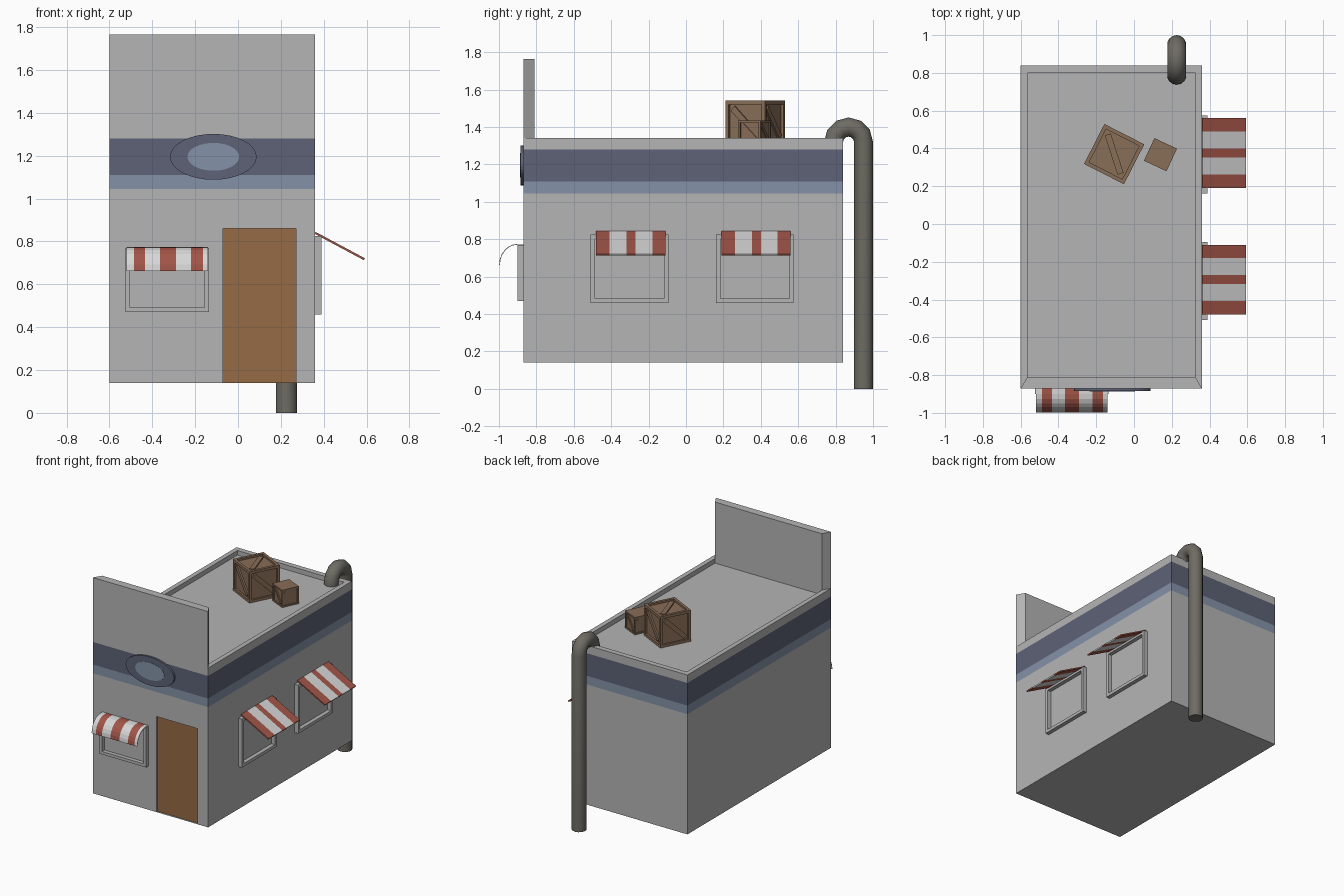
import bpy, bmesh, math
from mathutils import Matrix, Vector

if "Cube" in bpy.data.objects:
    bpy.data.objects.remove(bpy.data.objects["Cube"])


def material(name, r, g, b):
    m = bpy.data.materials.new(name)
    m.diffuse_color = (r, g, b, 1)
    m.use_nodes = True
    m.node_tree.nodes["Principled BSDF"].inputs["Base Color"].default_value = m.diffuse_color
    return m


GREY = material("wall grey", 0.46, 0.46, 0.46)
NAVY = material("dark blue", 0.11, 0.122, 0.18)
BLUE = material("light blue", 0.23, 0.29, 0.39)
DOOR = material("door brown", 0.30, 0.147, 0.058)
RED = material("awning red", 0.36, 0.09, 0.065)
WHITE = material("awning white", 0.68, 0.68, 0.68)
PIPE = material("pipe grey", 0.155, 0.148, 0.125)
WOOD = material("crate wood", 0.25, 0.155, 0.095)


def finish(bm, name, *mats):
    bmesh.ops.recalc_face_normals(bm, faces=bm.faces[:])
    me = bpy.data.meshes.new(name)
    bm.to_mesh(me)
    bm.free()
    for m in mats:
        me.materials.append(m)
    ob = bpy.data.objects.new(name, me)
    bpy.context.collection.objects.link(ob)
    return ob


def loft(bm, rings):
    """Bridge closed rings of points and cap both ends; returns faces per step."""
    vs = [[bm.verts.new(p) for p in r] for r in rings]
    n = len(vs[0])
    steps = [[bm.faces.new((a[i], a[(i + 1) % n], b[(i + 1) % n], b[i])) for i in range(n)]
             for a, b in zip(vs, vs[1:])]
    bm.faces.new(vs[0][::-1])
    bm.faces.new(vs[-1])
    return steps


def box(bm, lo, hi, matrix=Matrix()):
    lo, hi = Vector(lo), Vector(hi)
    m = matrix @ Matrix.Translation((lo + hi) / 2) @ Matrix.Diagonal((*(hi - lo), 1))
    bmesh.ops.create_cube(bm, size=1, matrix=m)


# Building shell: walls with painted bands, roof rim and sunken roof
X0, X1, Y0, Y1 = -0.60, 0.36, -0.87, 0.84
outer = (X0, X1, Y0, Y1)
inner = (-0.565, 0.325, -0.81, 0.80)


def rect(r, z):
    return [(r[0], r[2], z), (r[1], r[2], z), (r[1], r[3], z), (r[0], r[3], z)]


bm = bmesh.new()
steps = loft(bm, [rect(outer, 0.14), rect(outer, 1.045), rect(outer, 1.11), rect(outer, 1.28),
                  rect(outer, 1.34), rect(inner, 1.34), rect(inner, 1.305)])
for f in steps[1]:
    f.material_index = 2
for f in steps[2]:
    f.material_index = 1
bmesh.ops.recalc_face_normals(bm, faces=bm.faces[:])

# Tall front wall raised from the front of the rim
top = bmesh.ops.extrude_discrete_faces(bm, faces=[steps[4][0]])["faces"][0]
for v in top.verts:
    v.co.z = 1.765


# Door cut into the front wall and recessed
def front_faces():
    return [f for f in bm.faces if f.calc_center_median().y < Y0 + 0.001
            and f.calc_center_median().z < 1.04]


for co, no in (((-0.07, 0, 0), (1, 0, 0)), ((0.27, 0, 0), (1, 0, 0)), ((0, 0, 0.86), (0, 0, 1))):
    fs = front_faces()
    geom = list({v for f in fs for v in f.verts}) + list({e for f in fs for e in f.edges}) + fs
    bmesh.ops.bisect_plane(bm, geom=geom, plane_co=co, plane_no=no)
door = [f for f in front_faces() if -0.07 < f.calc_center_median().x < 0.27
        and f.calc_center_median().z < 0.86]
for f in bmesh.ops.extrude_discrete_faces(bm, faces=door)["faces"]:
    f.material_index = 3
    for v in f.verts:
        v.co.y += 0.015
finish(bm, "building", GREY, NAVY, BLUE, DOOR)

# Oval sign: dark rim and light centre
for name, mat, a, b, y in (("sign_rim", NAVY, 0.202, 0.107, -0.885),
                           ("sign_centre", BLUE, 0.121, 0.065, -0.887)):
    bm = bmesh.new()
    ring = [(math.cos(t * math.tau / 32) * a - 0.115, math.sin(t * math.tau / 32) * b + 1.195)
            for t in range(32)]
    loft(bm, [[(x, Y0, z) for x, z in ring], [(x, y, z) for x, z in ring]])
    finish(bm, name, mat)


# Window frames, built facing -y in local space
def frame(name, width, height, border, depth, matrix):
    bm = bmesh.new()
    w = width / 2
    box(bm, (-w, -depth, 0), (w, 0, border), matrix)
    box(bm, (-w, -depth, height - border), (w, 0, height), matrix)
    for s in (-1, 1):
        a, b = sorted((s * w, s * (w - border)))
        box(bm, (a, -depth, border), (b, 0, height - border), matrix)
    finish(bm, name, GREY)


# Striped awnings: a side profile (y, z) swept across the stripe edges
def awning(name, edges, profile, first_red, matrix):
    bm = bmesh.new()
    cols = [[bm.verts.new(matrix @ Vector((x, y, z))) for y, z in profile] for x in edges]
    for i, (a, b) in enumerate(zip(cols, cols[1:])):
        for j in range(len(profile) - 1):
            f = bm.faces.new((a[j], a[j + 1], b[j + 1], b[j]))
            f.material_index = (i + first_red) % 2
    ob = finish(bm, name, WHITE, RED)
    return ob


def thicken(ob, t):
    mod = ob.modifiers.new("thickness", "SOLIDIFY")
    mod.thickness = t
    mod.offset = 0


# Front window with a rounded awning
front = Matrix.Translation((-0.33, Y0, 0.47))
frame("front_window_frame", 0.39, 0.30, 0.022, 0.03, front)
arc = [(-0.03 - 0.097 * math.sin(t * math.pi / 12), 0.193 + 0.11 * math.cos(t * math.pi / 12))
       for t in range(7)]
thicken(awning("front_awning", (-0.19, -0.156, -0.105, -0.034, 0.04, 0.11, 0.166, 0.19),
               [(0, 0.303)] + arc, 0, front), 0.004)

# Side windows with sloped awnings
for i, y in enumerate((-0.302, 0.368)):
    side = Matrix.Translation((X1, y, 0.46)) @ Matrix.Rotation(math.pi / 2, 4, "Z")
    frame(f"side_window_frame_{i + 1}", 0.415, 0.365, 0.023, 0.03, side)
    side = Matrix.Translation((0, 0.007, 0)) @ side
    thicken(awning(f"side_awning_{i + 1}", (-0.185, -0.113, -0.023, 0.025, 0.115, 0.185),
                   [(0, 0.38), (-0.23, 0.257)], 1, side), 0.01)

# Drain pipe hooked over the back wall
R, BEND = 0.051, 0.08
path = [(0, 0)] + [(t * math.pi / 6, 1.32) for t in range(7)] + [(math.pi, 1.303)]
rings = []
for a, z in path:
    out = Vector((0, math.cos(a), math.sin(a)))
    c = Vector((0.226, 0.869, z)) + out * BEND
    rings.append([c + (out * math.cos(k * math.tau / 14)
                       + Vector((1, 0, 0)) * math.sin(k * math.tau / 14)) * R for k in range(14)])
bm = bmesh.new()
loft(bm, rings)
pipe = finish(bm, "drain_pipe", PIPE)
bpy.context.view_layer.objects.active = pipe
pipe.select_set(True)
bpy.ops.object.shade_smooth_by_angle(angle=math.radians(40))


# Wooden crates: sunken panels with a diagonal brace on each side
def crate(name, size, x, y, turn, top_panel):
    bm = bmesh.new()
    bmesh.ops.create_cube(bm, size=1)
    bm.normal_update()
    panels = [f for f in bm.faces if abs(f.normal.z) < 0.5 or (top_panel and f.normal.z > 0.5)]
    bmesh.ops.inset_individual(bm, faces=panels, thickness=0.12, depth=0)
    for f in bmesh.ops.extrude_discrete_faces(bm, faces=panels)["faces"]:
        f.normal_update()
        n = f.normal.copy()
        for v in f.verts:
            v.co -= n * 0.06
    turns = [Matrix.Rotation(k * math.pi / 2, 4, "Z") @ Matrix.Rotation(math.pi / 2, 4, "X")
             for k in range(4)]
    if top_panel:
        turns.append(Matrix())
    for m in turns:
        box(bm, (-0.46, -0.07, 0.42), (0.46, 0.07, 0.485),
            m @ Matrix.Rotation(-math.pi / 4, 4, "Z"))
    ob = finish(bm, name, WOOD)
    ob.matrix_world = (Matrix.Translation((x, y, 1.304 + size / 2))
                       @ Matrix.Rotation(math.radians(turn), 4, "Z") @ Matrix.Scale(size, 4))


crate("large_crate", 0.237, -0.105, 0.37, -27, True)
crate("small_crate", 0.132, 0.14, 0.367, -25, False)
